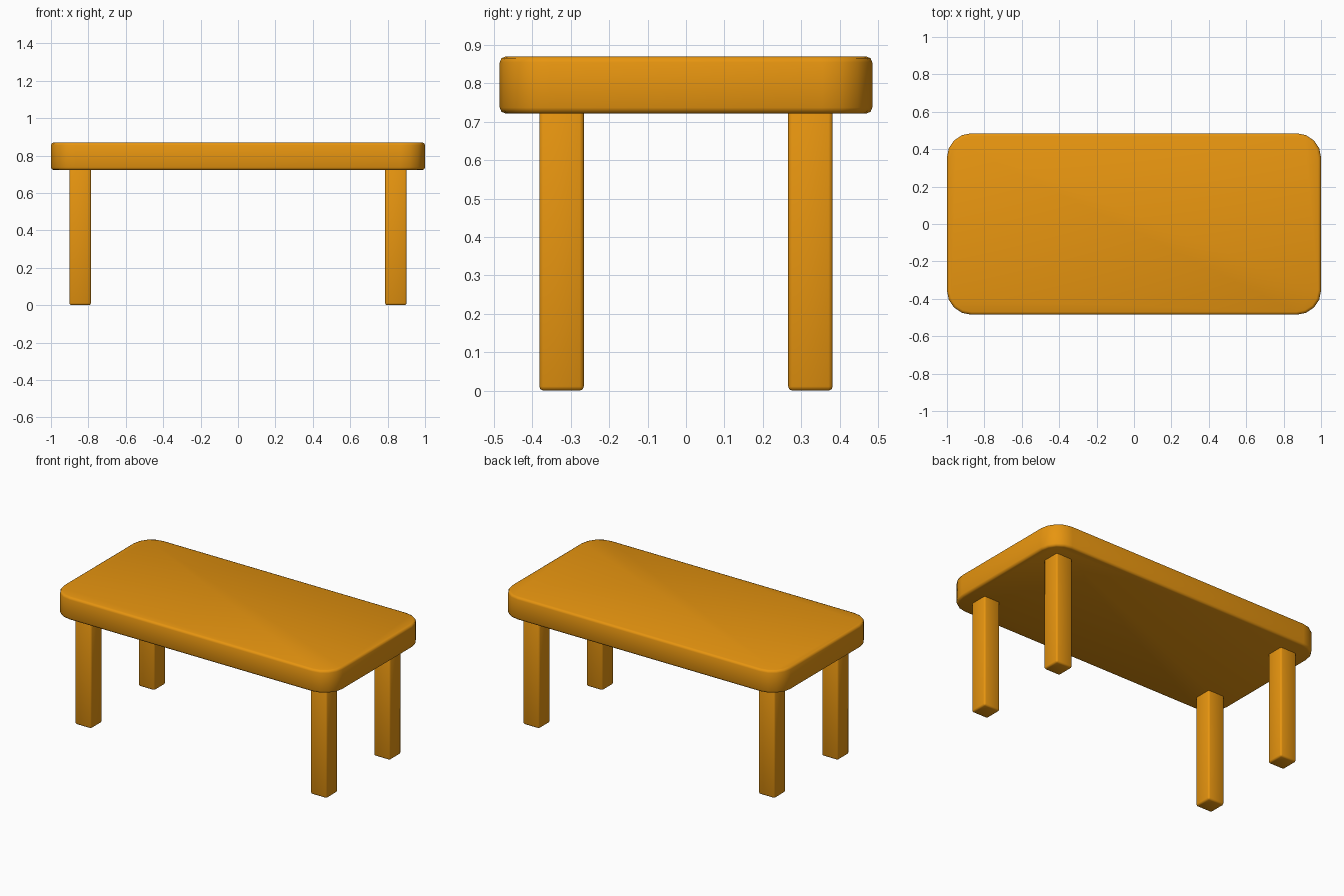
import bpy, bmesh

if "Cube" in bpy.data.objects:
    bpy.data.objects.remove(bpy.data.objects["Cube"])

wood = bpy.data.materials.new("orange wood")
wood.diffuse_color = (0.80, 0.30, 0.005, 1)
wood.use_nodes = True
wood.node_tree.nodes["Principled BSDF"].inputs["Base Color"].default_value = wood.diffuse_color


def rounded_box(name, x, y, z, corner, corner_segs, edge, edge_segs):
    """Box from (min, max) ranges with rounded upright corners and softened edges."""
    bm = bmesh.new()
    bmesh.ops.create_cube(bm, size=1)
    for v in bm.verts:
        v.co = [r[0] if c < 0 else r[1] for c, r in zip(v.co, (x, y, z))]
    if corner:
        upright = [e for e in bm.edges
                   if abs(e.verts[0].co.z - e.verts[1].co.z) > 1e-4]
        bmesh.ops.bevel(bm, geom=upright, offset=corner, segments=corner_segs,
                        profile=0.5, affect='EDGES')
        rim = [e for e in bm.edges
               if abs(e.verts[0].co.z - e.verts[1].co.z) < 1e-4]
    else:
        rim = bm.edges[:]
    bmesh.ops.bevel(bm, geom=rim, offset=edge, segments=edge_segs,
                    profile=0.5, affect='EDGES')
    for f in bm.faces:
        f.smooth = True
    me = bpy.data.meshes.new(name)
    bm.to_mesh(me)
    bm.free()
    me.materials.append(wood)
    ob = bpy.data.objects.new(name, me)
    bpy.context.collection.objects.link(ob)
    return ob


# Table top: thick slab with rounded corners
rounded_box("table_top", (-1, 1), (-0.485, 0.485), (0.722, 0.87), 0.13, 4, 0.015, 2)

# Four square legs
for side, sx in (("left", -1), ("right", 1)):
    for end, sy in (("front", -1), ("back", 1)):
        xs = sorted((sx * 0.786, sx * 0.902))
        ys = sorted((sy * 0.266, sy * 0.382))
        rounded_box(f"{end}_{side}_leg", xs, ys, (0, 0.735), 0, 0, 0.011, 2)
